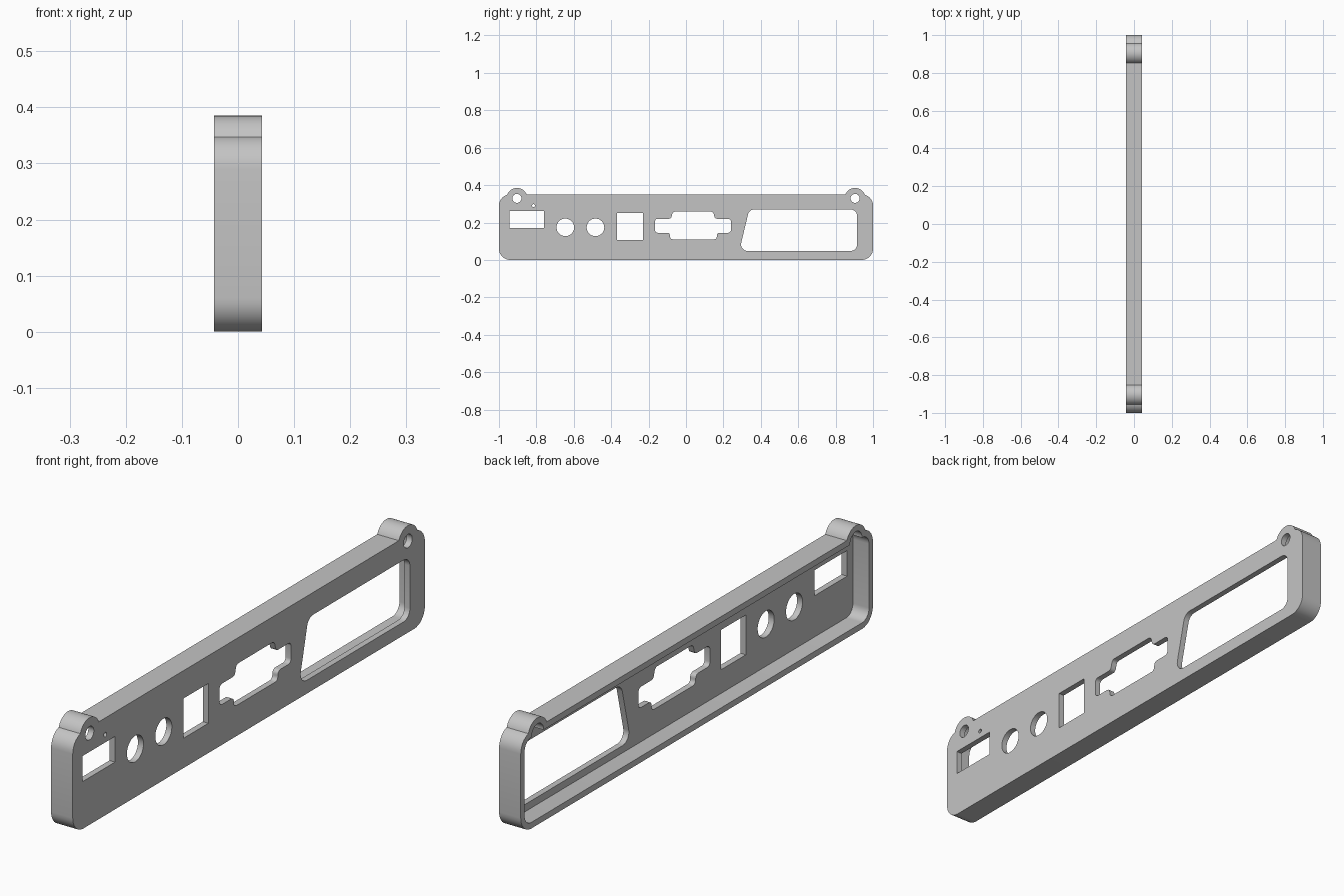
import bpy, bmesh, math
from mathutils import Vector

cube = bpy.data.objects.get("Cube")
if cube:
    bpy.data.objects.remove(cube)

HALF_X = 0.043      # half depth of the panel
SKIN = 0.022        # thickness of the face plate
RIM = 0.022         # thickness of the surrounding wall
EARS = (-0.904, 0.904)
EAR_Z, EAR_R = 0.329, 0.056

grey = bpy.data.materials.new("light grey")
grey.use_nodes = True
colour = (0.55, 0.55, 0.55, 1)
grey.diffuse_color = colour
grey.node_tree.nodes["Principled BSDF"].inputs["Base Color"].default_value = colour


def rounded(corners, radius, steps=8):
    """Round every corner of a (y, z) polygon."""
    out = []
    n = len(corners)
    for i in range(n):
        p = Vector(corners[i])
        a = (Vector(corners[i - 1]) - p).normalized()
        b = (Vector(corners[(i + 1) % n]) - p).normalized()
        half = a.angle(b) / 2
        centre = p + (a + b).normalized() * radius / math.sin(half)
        start = p + a * radius / math.tan(half) - centre
        end = p + b * radius / math.tan(half) - centre
        sweep = start.angle_signed(end)
        a0 = math.atan2(start.y, start.x)
        for k in range(steps + 1):
            t = a0 - sweep * k / steps
            out.append((centre.x + radius * math.cos(t), centre.y + radius * math.sin(t)))
    return out


def box(y0, y1, z0, z1):
    return [(y0, z0), (y1, z0), (y1, z1), (y0, z1)]


def circle(y, z, r, n=48):
    return [(y + r * math.cos(math.tau * i / n), z + r * math.sin(math.tau * i / n))
            for i in range(n)]


def prism(name, outline, x0, x1):
    bm = bmesh.new()
    face = bm.faces.new([bm.verts.new((x0, y, z)) for y, z in outline])
    ext = bmesh.ops.extrude_face_region(bm, geom=[face])
    moved = [v for v in ext["geom"] if isinstance(v, bmesh.types.BMVert)]
    bmesh.ops.translate(bm, verts=moved, vec=(x1 - x0, 0, 0))
    bmesh.ops.recalc_face_normals(bm, faces=bm.faces)
    mesh = bpy.data.meshes.new(name)
    bm.to_mesh(mesh)
    bm.free()
    mesh.materials.append(grey)
    obj = bpy.data.objects.new(name, mesh)
    bpy.context.collection.objects.link(obj)
    return obj


def combine(target, tool, operation):
    mod = target.modifiers.new("join or cut", 'BOOLEAN')
    mod.operation, mod.solver, mod.object = operation, 'EXACT', tool
    bpy.context.view_layer.objects.active = target
    bpy.ops.object.modifier_apply(modifier=mod.name)
    bpy.data.objects.remove(tool)


def shell(name, inset, x0, x1):
    """Rounded bar with two screw ears, shrunk by inset."""
    bar = prism(name, rounded(box(inset - 1, 1 - inset, inset, 0.35 - inset),
                              0.06 - inset), x0, x1)
    for y in EARS:
        combine(bar, prism("ear", circle(y, EAR_Z, EAR_R - inset), x0, x1), 'UNION')
    return bar


# Outer body, hollowed from behind
panel = shell("connector_panel", 0, -HALF_X, HALF_X)
combine(panel, shell("cavity", RIM, -HALF_X - 0.05, HALF_X - SKIN), 'DIFFERENCE')

# Wide port: narrow slot with a taller tapered middle
slot = [(-0.166, 0.145), (-0.085, 0.145), (-0.085, 0.11), (0.165, 0.11),
        (0.165, 0.145), (0.24, 0.145), (0.24, 0.22), (0.155, 0.22),
        (0.145, 0.258), (-0.07, 0.258), (-0.08, 0.22), (-0.166, 0.22)]

# Openings through the face plate
openings = [
    box(-0.945, -0.76, 0.17, 0.262),
    circle(-0.645, 0.174, 0.047),
    circle(-0.484, 0.174, 0.047),
    box(-0.37, -0.23, 0.107, 0.25),
    rounded(slot, 0.015, 5),
    rounded([(0.285, 0.048), (0.915, 0.048), (0.915, 0.27), (0.338, 0.27)], 0.035),
    circle(-0.815, 0.29, 0.008, 16),
] + [circle(y, EAR_Z, 0.024) for y in EARS]
for outline in openings:
    combine(panel, prism("opening", outline, -0.01, HALF_X + 0.05), 'DIFFERENCE')

# Smooth the rounded walls, keep the edges crisp
bpy.ops.object.select_all(action='DESELECT')
panel.select_set(True)
bpy.context.view_layer.objects.active = panel
bpy.ops.object.shade_smooth_by_angle(angle=math.radians(30))
